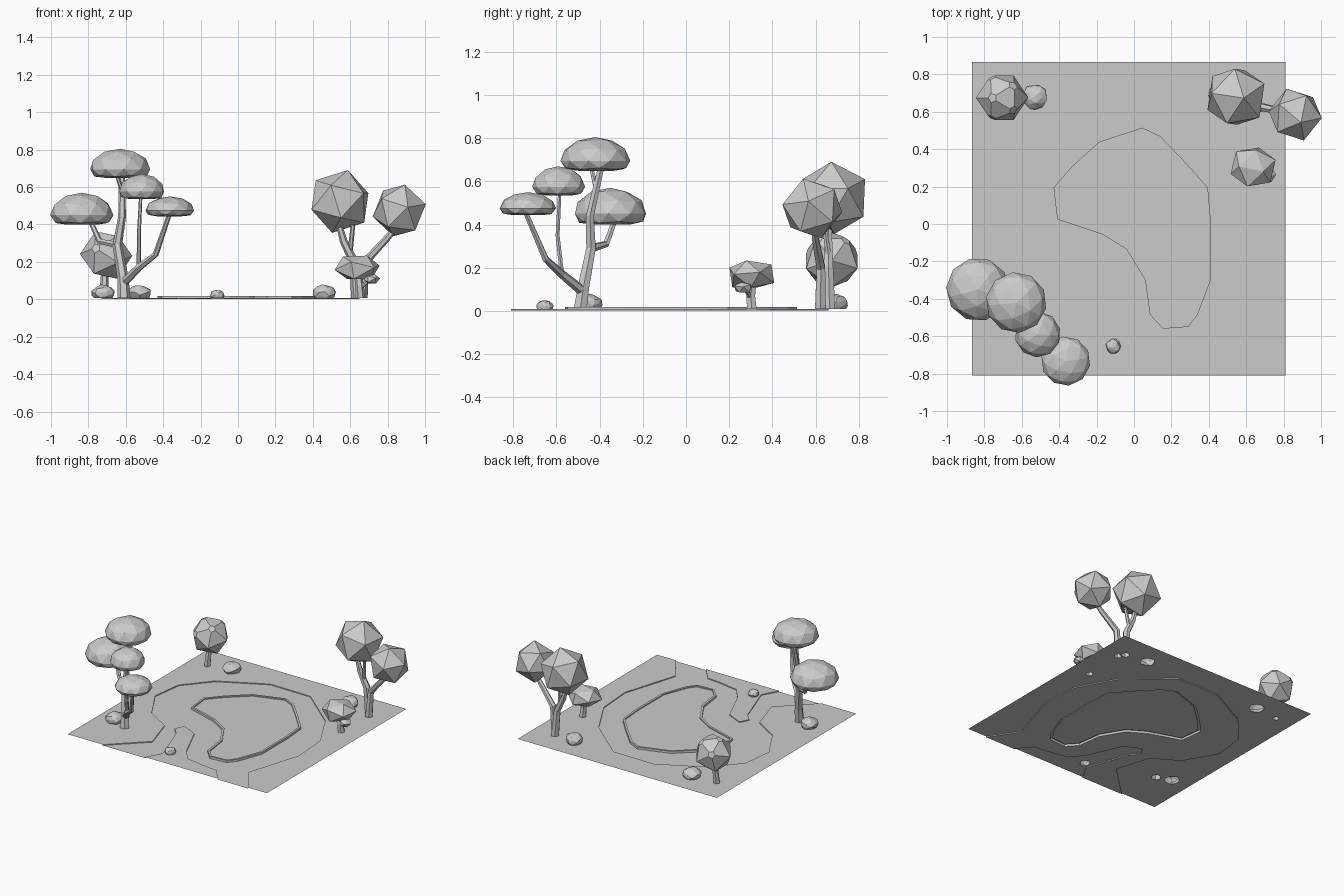
import bpy, bmesh, math, random
from mathutils import Vector, Matrix, Euler

cube = bpy.data.objects.get("Cube")
if cube:
    bpy.data.objects.remove(cube, do_unlink=True)
random.seed(4)

GREY = (0.6, 0.6, 0.6, 1)
grey = bpy.data.materials.new("plain_grey")
grey.use_nodes = True
grey.diffuse_color = GREY
grey.node_tree.nodes["Principled BSDF"].inputs["Base Color"].default_value = GREY

GROUND, PATH, WATER, RIM = 0.008, 0.001, 0.009, 0.017
ground_holes = []


def finish(name, bm):
    mesh = bpy.data.meshes.new(name)
    bm.to_mesh(mesh)
    bm.free()
    mesh.materials.append(grey)
    obj = bpy.data.objects.new(name, mesh)
    bpy.context.collection.objects.link(obj)
    return obj


def sheet(name, loops, z):
    """Flat sheet bounded by the first loop, with the others as holes."""
    bm = bmesh.new()
    for loop in loops:
        vs = [bm.verts.new((p[0], p[1], z)) for p in loop]
        for a, b in zip(vs, vs[1:] + vs[:1]):
            bm.edges.new((a, b))
    bmesh.ops.triangle_fill(bm, use_beauty=True, edges=bm.edges[:], normal=(0, 0, 1))
    for f in bm.faces:
        f.normal_update()
        if f.normal.z < 0:
            f.normal_flip()
    return finish(name, bm)


def strips(name, rows, closed):
    """Bands of quads joining neighbouring rows of points."""
    bm = bmesh.new()
    grid = [[bm.verts.new(p) for p in row] for row in rows]
    n = len(rows[0])
    for a, b in zip(grid, grid[1:]):
        for i in range(n if closed else n - 1):
            j = (i + 1) % n
            bm.faces.new((a[i], a[j], b[j], b[i]))
    return finish(name, bm)


def at_height(loop, z):
    return [(p[0], p[1], z) for p in loop]


def inset(loop, d):
    """Move a clockwise outline inwards."""
    out = []
    for i, p in enumerate(loop):
        t = Vector(loop[(i + 1) % len(loop)]) - Vector(loop[i - 1])
        out.append((p[0] + t.y / t.length * d, p[1] - t.x / t.length * d))
    return out


def blob(name, centre, size, spin, detail=1, flat=1.0):
    """Faceted ball; flat squashes the half below the centre."""
    bm = bmesh.new()
    bmesh.ops.create_icosphere(bm, subdivisions=detail, radius=1, matrix=Euler(spin).to_matrix().to_4x4())
    for v in bm.verts:
        if v.co.z < 0:
            v.co.z = max(v.co.z * flat * 1.6, -flat)
        v.co = Vector(a * b for a, b in zip(v.co, size)) + Vector(centre)
    return finish(name, bm)


def branch(name, points, r0, r1, sides=6, rooted=False):
    """Tapered tube through the points."""
    pts = [Vector(p) for p in points]
    rows = []
    for i, p in enumerate(pts):
        t = pts[min(i + 1, len(pts) - 1)] - pts[max(i - 1, 0)]
        if rooted and i == 0:
            t = Vector((0, 0, 1))
        q = Vector((0, 0, 1)).rotation_difference(t)
        r = r0 + (r1 - r0) * i / (len(pts) - 1)
        ring = [Vector((math.cos(k * math.tau / sides), math.sin(k * math.tau / sides), 0)) * r
                for k in range(sides)]
        rows.append([p + q @ v for v in ring])
    if rooted:
        ground_holes.append([(v.x, v.y) for v in rows[0]])
    return strips(name, rows, True)


def rock(name, x, y, r, h):
    """Faceted stone, open underneath where it meets the ground."""
    bm = bmesh.new()
    bmesh.ops.create_icosphere(bm, subdivisions=2, radius=1)
    spin = Euler([random.uniform(0, 3) for _ in range(3)]).to_matrix()
    for v in bm.verts:
        v.co = spin @ v.co * random.uniform(0.88, 1.05)
        v.co = Vector((x + v.co.x * r, y + v.co.y * r, h * 0.4 + v.co.z * h * 0.6))
    bmesh.ops.bisect_plane(bm, geom=bm.verts[:] + bm.edges[:] + bm.faces[:], plane_co=(0, 0, GROUND),
                           plane_no=(0, 0, 1), clear_inner=True)
    rim = [v.co.copy() for v in bm.verts if v.is_boundary]
    rim.sort(key=lambda c: math.atan2(c.y - y, c.x - x))
    ground_holes.append([(c.x, c.y) for c in rim])
    return finish(name, bm)


# Tall tree with four domed crowns
fork = (-.645, -.44, .29)
low_fork = (-.6, -.49, .1)
twig = (-.53, -.575, .17)
branch("tall_tree_trunk", [(-.61, -.49, GROUND), (-.615, -.475, .11), fork, (-.62, -.445, .44),
                           (-.62, -.39, .68)], .035, .016, rooted=True)
branch("left_crown_branch", [fork, (-.74, -.37, .31), (-.79, -.33, .42)], .02, .013)
branch("low_crown_branch", [low_fork, twig, (-.44, -.65, .24), (-.365, -.745, .46)], .024, .012)
branch("middle_crown_branch", [twig, (-.53, -.595, .35), (-.52, -.585, .55)], .012, .009)
branch("top_crown_twig", [(-.62, -.42, .58), (-.65, -.44, .67)], .012, .01)
for label, centre, r, h in [("top", (-.63, -.42, .695), .163, .11), ("left", (-.835, -.35, .45), .17, .12),
                            ("middle", (-.515, -.59, .575), .123, .095), ("low", (-.365, -.733, .475), .132, .075)]:
    blob(label + "_crown", centre, (r, r, h), (0, 0, r * 20), 2, .42)

# Forked tree with two ball crowns
branch("forked_tree_trunk_a", [(.635, .665, GROUND), (.62, .66, .2), (.565, .66, .31), (.54, .66, .4)],
       .03, .016, rooted=True)
branch("forked_tree_trunk_b", [(.665, .622, GROUND), (.68, .625, .2), (.8, .6, .33), (.86, .59, .4)],
       .028, .013, rooted=True)
branch("forked_tree_twig", [(.6, .66, .26), (.615, .64, .4)], .014, .012)
for label, centre, r, spin in [("large", (.545, .68, .523), .173, (.15, .2, .5)),
                               ("small", (.862, .585, .475), .147, (.3, -.2, 1.2))]:
    bm = bmesh.new()
    bmesh.ops.create_icosphere(bm, subdivisions=1, radius=r,
                               matrix=Matrix.Translation(centre) @ Euler(spin).to_matrix().to_4x4())
    finish(label + "_ball_crown", bm)

# Small bushy tree
branch("bush_tree_trunk", [(.655, .305, GROUND), (.65, .3, .07), (.64, .31, .15)], .026, .02, rooted=True)
branch("bush_tree_twig", [(.65, .3, .06), (.71, .27, .11)], .012, .01)
blob("bush_tree_crown", (.637, .305, .17), (.128, .118, .072), (.4, .3, .5), 1, .85)
blob("bush_tree_leaf", (.715, .265, .11), (.045, .045, .025), (.2, .4, .1))

# Round tree at the back
branch("round_tree_trunk", [(-.72, .66, GROUND), (-.715, .665, .08), (-.71, .675, .17)], .024, .02, rooted=True)
bm = bmesh.new()
bmesh.ops.create_icosphere(bm, subdivisions=1, radius=.14,
                           matrix=Matrix.Translation((-.705, .675, .237)) @ Euler((.7, .4, .3)).to_matrix().to_4x4())
bmesh.ops.bevel(bm, geom=[v for v in bm.verts if v.co.z > .25], offset=.03, affect='VERTICES')
finish("round_tree_crown", bm)

# Rocks
for i, spec in enumerate([(-.72, -.45, .065, .08), (-.53, .68, .067, .08), (-.11, -.655, .042, .052),
                          (.46, .69, .062, .08)]):
    rock("rock_%d" % (i + 1), *spec)

# Outlines of the winding path and the pond
outer = [(-.57, -.81), (-.32, -.57), (-.4, -.31), (-.59, -.195), (-.73, .05), (-.7, .285), (-.53, .485),
         (-.19, .66), (.15, .655), (.46, .39), (.62, .1), (.64, -.18), (.51, -.6), (.65, -.81)]
inner = [(-.215, -.81), (-.15, -.69), (-.26, -.37), (-.316, -.31), (-.28, -.24), (-.156, -.3), (-.04, -.56),
         (.04, -.66), (.2, -.69), (.307, -.7), (.4, -.81)]
pond = [(-.43, .195), (-.33, .31), (-.185, .44), (.045, .515), (.14, .47), (.26, .345), (.395, .195),
        (.41, .02), (.41, -.3), (.34, -.485), (.29, -.55), (.155, -.56), (.085, -.485), (.06, -.3),
        (-.04, -.135), (-.17, -.055), (-.41, .025)]
shore = inset(pond, .016)

# Ground, path and water sheets
tongue_holes = [h for h in ground_holes if -.2 < h[0][0] < .1]
field_holes = [h for h in ground_holes if h not in tongue_holes]
corners = [(.81, -.81), (.81, .865), (-.865, .865), (-.865, -.81)]
sheet("outer_ground", [outer + corners] + field_holes, GROUND)
sheet("inner_ground", [inner] + tongue_holes, GROUND)
sheet("path", [outer + inner[::-1], pond], PATH)
sheet("water", [shore], WATER)

# Small steps along the path, and the raised pond rim
strips("outer_path_edge", [at_height(outer, PATH), at_height(outer, GROUND)], False)
strips("inner_path_edge", [at_height(inner, GROUND), at_height(inner, PATH)], False)
strips("pond_rim", [at_height(pond, PATH), at_height(pond, RIM), at_height(shore, RIM),
                    at_height(shore, WATER)], True)
for name in ("outer_path_edge", "inner_path_edge", "pond_rim"):
    bpy.data.objects[name].data.flip_normals()
